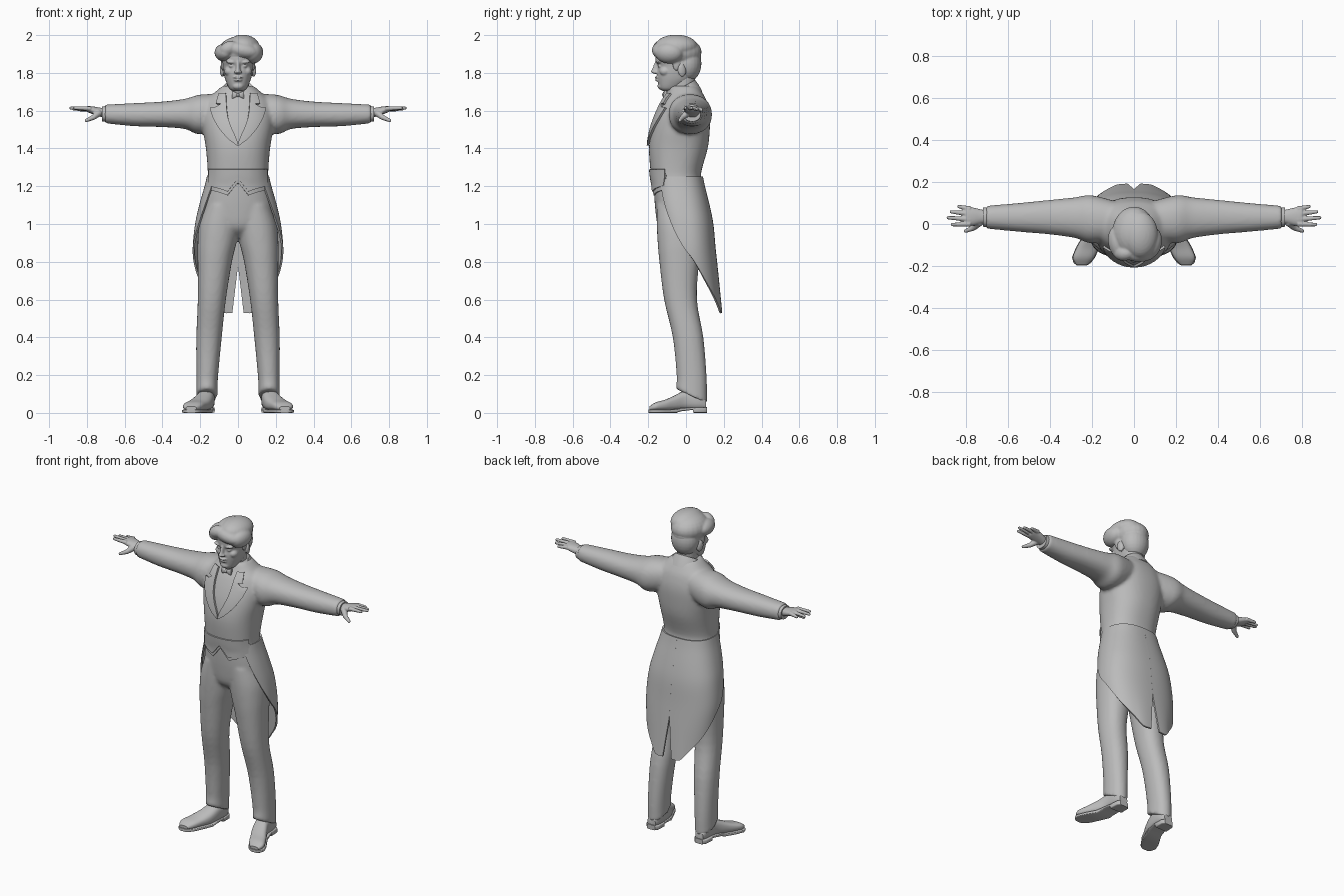
import bpy, bmesh, math
from mathutils import Matrix, Vector, Euler

grey = bpy.data.materials.new("plain_grey")
grey.diffuse_color = (0.5, 0.5, 0.5, 1)


def dense(rows, steps):
    """Catmull-Rom resampling of rows of numbers."""
    if steps < 2:
        return rows
    out = []
    for i in range(len(rows) - 1):
        a, b = rows[max(i - 1, 0)], rows[i]
        c, d = rows[i + 1], rows[min(i + 2, len(rows) - 1)]
        for k in range(steps):
            t = k / steps
            out.append(tuple(0.5 * (2 * q + (r - p) * t + (2 * p - 5 * q + 4 * r - s) * t * t
                                    + (3 * q - p - 3 * r + s) * t ** 3)
                             for p, q, r, s in zip(a, b, c, d)))
    return out + [rows[-1]]


def lookup(rows, t):
    """Linear interpolation of rows by their first number."""
    rows = sorted(rows)
    t = min(max(t, rows[0][0]), rows[-1][0])
    for a, b in zip(rows, rows[1:]):
        if t <= b[0]:
            f = (t - a[0]) / max(b[0] - a[0], 1e-9)
            return [p + (q - p) * f for p, q in zip(a, b)]


def power(v, p):
    return math.copysign(abs(v) ** (2 / p), v)


def loft(bm, axis, rows, n=32, p=2.2, steps=4, hem=None):
    """Closed loft; row = (position, min a, max a, min b, max b)."""
    rings = []
    for t, a0, a1, b0, b1 in dense(rows, steps):
        ring = []
        for i in range(n):
            w = 2 * math.pi * i / n
            a = (a0 + a1) / 2 + (a1 - a0) / 2 * power(math.cos(w), p)
            b = (b0 + b1) / 2 + (b1 - b0) / 2 * power(math.sin(w), p)
            co = {"x": (t, a, b), "y": (a, t, b), "z": (a, b, t)}[axis]
            if hem:
                co = hem(*co)
            ring.append(bm.verts.new(co))
        rings.append(ring)
    for r, s in zip(rings, rings[1:]):
        for i in range(n):
            j = (i + 1) % n
            bm.faces.new((r[i], r[j], s[j], s[i]))
    bm.faces.new(rings[0])
    bm.faces.new(rings[-1])


def blob(bm, loc, radii, rot=(0, 0, 0)):
    m = Matrix.Translation(loc) @ Euler(rot).to_matrix().to_4x4() @ Matrix.Diagonal((*radii, 1))
    bmesh.ops.create_uvsphere(bm, u_segments=24, v_segments=14, radius=1, matrix=m)


def rod(bm, a, b, r0, r1):
    """Tapered finger with a rounded tip."""
    a, b = Vector(a), Vector(b)
    d = b - a
    m = Matrix.Translation((a + b) / 2) @ d.to_track_quat('Z', 'Y').to_matrix().to_4x4()
    bmesh.ops.create_cone(bm, cap_ends=True, segments=14, radius1=r0, radius2=r1,
                          depth=d.length, matrix=m)
    blob(bm, b, (r1, r1, r1))


def mirror(bm):
    g = bmesh.ops.duplicate(bm, geom=bm.verts[:] + bm.edges[:] + bm.faces[:])["geom"]
    vs = [v for v in g if isinstance(v, bmesh.types.BMVert)]
    bmesh.ops.scale(bm, vec=(-1, 1, 1), verts=vs)


def finish(name, bm, voxel=0, smooth=4, thick=0):
    bmesh.ops.recalc_face_normals(bm, faces=bm.faces[:])
    me = bpy.data.meshes.new(name)
    bm.to_mesh(me)
    bm.free()
    me.materials.append(grey)
    ob = bpy.data.objects.new(name, me)
    bpy.context.collection.objects.link(ob)
    bpy.ops.object.select_all(action='DESELECT')
    ob.select_set(True)
    bpy.context.view_layer.objects.active = ob
    if thick:
        m = ob.modifiers.new("thickness", 'SOLIDIFY')
        m.thickness, m.offset = thick, 0
        bpy.ops.object.modifier_apply(modifier=m.name)
    if voxel:
        m = ob.modifiers.new("blend", 'REMESH')
        m.mode, m.voxel_size, m.use_smooth_shade = 'VOXEL', voxel, True
        m = ob.modifiers.new("soften", 'SMOOTH')
        m.factor, m.iterations = 0.5, smooth
    else:
        bpy.ops.object.shade_smooth_by_angle(angle=math.radians(40))


# Coat body with sleeves
torso = [(1.21, -.168, .168, -.178, .09), (1.27, -.16, .16, -.187, .08), (1.4, -.17, .17, -.196, .115),
         (1.5, -.186, .186, -.182, .126), (1.58, -.19, .19, -.157, .126), (1.65, -.17, .17, -.125, .11),
         (1.69, -.13, .13, -.10, .09), (1.73, -.085, .085, -.085, .065)]
bm = bmesh.new()
loft(bm, "x", [(.06, -.07, .1, 1.52, 1.69), (.2, -.092, .137, 1.475, 1.685), (.28, -.067, .127, 1.503, 1.663),
               (.4, -.05, .115, 1.513, 1.648), (.55, -.037, .1, 1.518, 1.64), (.705, -.022, .087, 1.533, 1.632)])
mirror(bm)
loft(bm, "z", torso, n=48, p=2.3)
finish("coat_body", bm, .01, 6)

# Lapels and waistcoat hems laid over the chest
chest = dense(torso, 4)


def front(x, z):
    _, _, rx, yf, yb = lookup(chest, z)
    u = min(abs(x / rx), .97)
    return (yf + yb) / 2 - (yb - yf) / 2 * (1 - u ** 2.3) ** (1 / 2.3)


def panel(name, pairs, lift, thick):
    bm = bmesh.new()
    for s in (1, -1):
        grid = []
        for (x0, z0), (x1, z1) in pairs:
            line = []
            for k in range(9):
                x, z = x0 + (x1 - x0) * k / 8, z0 + (z1 - z0) * k / 8
                line.append(bm.verts.new((s * x, front(x, z) - lift, z)))
            grid.append(line)
        for a, b in zip(grid, grid[1:]):
            for k in range(8):
                bm.faces.new((a[k], a[k + 1], b[k + 1], b[k]))
    bmesh.ops.remove_doubles(bm, verts=bm.verts[:], dist=1e-5)
    finish(name, bm, thick=thick)


lapel = [(1.415, 0, .004), (1.44, .004, .04), (1.47, .016, .07), (1.5, .03, .095), (1.53, .042, .114),
         (1.56, .052, .13), (1.59, .057, .14), (1.615, .06, .146), (1.617, .06, .112), (1.635, .061, .09),
         (1.637, .061, .115), (1.665, .062, .108), (1.69, .064, .1)]
panel("lapels", [((a, z), (b, z)) for z, a, b in lapel], .007, .012)
hem = [(0, 1.24), (.028, 1.205), (.055, 1.172), (.07, 1.178), (.1, 1.188), (.13, 1.196), (.15, 1.205)]
panel("waistcoat_hem", [((x, 1.29), (x, z)) for x, z in hem], .0, .014)
panel("waistcoat_lining", [((x, 1.26), (x, z - .02)) for x, z in hem], -.007, .012)

# Coat tails, two halves parted by a vent
skirt = dense([(1.25, .16, -.17, .085), (1.2, .172, -.17, .095), (1.1, .2, -.165, .12), (1.0, .222, -.15, .14),
               (.87, .235, -.14, .152), (.75, .228, -.13, .165), (.6, .21, -.12, .18), (.52, .2, -.1, .188)], 4)
edge = dense([(0, .53), (18, .535), (40, .61), (62, .7), (81, .8), (97, .89), (117, 1.02), (130, 1.19)], 4)
bm = bmesh.new()
for s in (1, -1):
    grid = []
    for i in range(37):
        deg = 130 * i / 36
        low, w, col = lookup(edge, deg)[1], math.radians(deg), []
        for k in range(25):
            z = 1.25 + (low - 1.25) * k / 24
            _, rx, yf, yb = lookup(skirt, z)
            vent = max(0, .78 - z) * .12 * max(0, 1 - deg / 30)
            x = rx * power(math.sin(w), 2.4) + vent
            y = (yf + yb) / 2 + (yb - yf) / 2 * power(math.cos(w), 2.4)
            col.append(bm.verts.new((s * x, y, z)))
        grid.append(col)
    for a, b in zip(grid, grid[1:]):
        for k in range(24):
            f = (a[k], a[k + 1], b[k + 1], b[k])
            bm.faces.new(f)
finish("coat_tails", bm, thick=.01)

# Trousers with slanted hems
def slant(x, y, z):
    k = .47 * min(1, max(0, 1 - (z - .09) / .12))
    return x, y, z - k * (y - .03)


bm = bmesh.new()
loft(bm, "z", [(.088, .108, .222, -.052, .112), (.11, .109, .221, -.052, .111), (.2, .105, .221, -.05, .109),
               (.4, .086, .221, -.07, .092), (.6, .064, .213, -.116, .058), (.8, .032, .214, -.141, .07),
               (.9, .008, .214, -.15, .085), (1.0, -.01, .205, -.155, .1), (1.1, -.01, .17, -.155, .08)], hem=slant)
mirror(bm)
loft(bm, "z", [(.93, -.06, .06, -.09, .06), (.98, -.15, .15, -.145, .1), (1.08, -.185, .185, -.163, .1),
               (1.2, -.16, .16, -.17, .075), (1.25, -.145, .145, -.165, .06)], n=40)
finish("trousers", bm, .01, 5)

# Shoes: uppers, then soles with heels
bm = bmesh.new()
loft(bm, "y", [(.107, .14, .195, .02, .07), (.07, .124, .208, .015, .115), (0, .126, .216, .015, .12),
               (-.06, .14, .244, .012, .092), (-.11, .165, .272, .012, .07), (-.16, .19, .291, .012, .056),
               (-.193, .22, .276, .014, .035)], n=28, p=2.6)
mirror(bm)
finish("shoe_uppers", bm)
bm = bmesh.new()
loft(bm, "y", [(.112, .14, .195, 0, .03), (.095, .125, .21, 0, .03), (.04, .123, .213, 0, .03),
               (.036, .125, .213, .016, .03), (-.03, .133, .23, .008, .025), (-.05, .137, .24, 0, .02),
               (-.11, .163, .276, 0, .018), (-.16, .186, .296, 0, .018), (-.185, .205, .288, 0, .018),
               (-.198, .225, .272, 0, .018)], n=28, p=6, steps=1)
mirror(bm)
finish("shoe_soles", bm)

# Shirt cuffs and hands
bm = bmesh.new()
loft(bm, "x", [(.69, -.014, .08, 1.54, 1.625), (.72, -.013, .078, 1.543, 1.622)], steps=1)
mirror(bm)
finish("shirt_cuffs", bm)
bm = bmesh.new()
loft(bm, "x", [(.70, .005, .062, 1.56, 1.612), (.73, .0, .07, 1.568, 1.616), (.765, -.008, .078, 1.58, 1.622),
               (.795, -.008, .08, 1.592, 1.624), (.805, -.004, .076, 1.598, 1.62)], n=24)
for a, b in [((.78, .072, 1.608), (.835, .083, 1.604)), ((.78, .048, 1.61), (.87, .058, 1.608)),
             ((.78, .022, 1.611), (.885, .03, 1.614)), ((.78, .0, 1.611), (.865, -.003, 1.614))]:
    rod(bm, a, b, .013, .0085)
rod(bm, (.735, .01, 1.59), (.765, -.018, 1.565), .02, .014)
rod(bm, (.765, -.018, 1.565), (.803, -.034, 1.548), .014, .009)
mirror(bm)
finish("hands", bm, .004, 3)

# Neck, shirt collar, coat collar and bow tie
bm = bmesh.new()
loft(bm, "z", [(1.6, -.06, .06, -.085, .05), (1.7, -.058, .058, -.085, .045), (1.8, -.06, .06, -.08, .05)])
finish("neck", bm)
bm = bmesh.new()
loft(bm, "z", [(1.64, -.07, .07, -.108, .055), (1.69, -.065, .065, -.104, .05), (1.715, -.062, .062, -.1, .048)])
finish("shirt_collar", bm)
bm = bmesh.new()
grid = []
for i in range(41):
    w = math.radians(-128 + 256 * i / 40)
    c, s = math.cos(w), math.sin(w)
    grid.append([bm.verts.new((r * s, -.025 + r * .95 * c, z + .04 * c))
                 for r, z in ((.07, 1.70), (.078, 1.717), (.092, 1.695), (.112, 1.66))])
for a, b in zip(grid, grid[1:]):
    for k in range(3):
        bm.faces.new((a[k], a[k + 1], b[k + 1], b[k]))
finish("coat_collar", bm, thick=.01)
bm = bmesh.new()
loft(bm, "x", [(.003, -.122, -.104, 1.676, 1.692), (.018, -.124, -.102, 1.668, 1.7),
               (.032, -.118, -.1, 1.662, 1.706)], n=16, p=3)
mirror(bm)
blob(bm, (0, -.115, 1.684), (.009, .012, .011))
finish("bow_tie", bm)

# Head with facial features
bm = bmesh.new()
for s in (1, -1):
    blob(bm, (s * .036, -.143, 1.857), (.03, .016, .009), (0, s * -.1, 0))
    blob(bm, (s * .033, -.136, 1.836), (.015, .014, .009))
    blob(bm, (s * .047, -.11, 1.808), (.026, .03, .025))
    blob(bm, (s * .084, -.022, 1.812), (.011, .022, .034), (.15, 0, s * .3))
    blob(bm, (s * .012, -.164, 1.804), (.009, .012, .008))
loft(bm, "z", [(1.703, -.025, .025, -.12, -.06), (1.718, -.046, .046, -.14, -.03), (1.76, -.066, .066, -.15, .03),
               (1.8, -.076, .076, -.154, .06), (1.836, -.081, .081, -.15, .075), (1.865, -.084, .084, -.16, .078),
               (1.92, -.082, .082, -.155, .075), (1.97, -.05, .05, -.11, .03)], n=40)
loft(bm, "z", [(1.795, -.012, .012, -.168, -.12), (1.804, -.016, .016, -.186, -.12),
               (1.825, -.012, .012, -.177, -.12), (1.862, -.011, .011, -.163, -.12)], n=20)
blob(bm, (0, -.152, 1.776), (.026, .014, .006))
blob(bm, (0, -.15, 1.762), (.022, .014, .007))
blob(bm, (0, -.131, 1.73), (.03, .02, .019))
finish("head", bm, .0045, 3)

# Swept hair
bm = bmesh.new()
blob(bm, (0, -.042, 1.91), (.104, .125, .082))
blob(bm, (0, .005, 1.85), (.086, .077, .1))
blob(bm, (.03, -.052, 1.942), (.085, .112, .06), (0, .1, 0))
blob(bm, (-.075, -.09, 1.908), (.048, .08, .046), (0, -.3, .2))
blob(bm, (.082, -.09, 1.905), (.05, .075, .056), (0, .3, -.2))
blob(bm, (.025, -.133, 1.92), (.085, .048, .042), (0, .2, 0))
blob(bm, (-.05, -.14, 1.93), (.05, .036, .036), (0, -.5, 0))
for s in (1, -1):
    blob(bm, (s * .08, -.05, 1.85), (.011, .022, .04))
finish("hair", bm, .006, 4)
